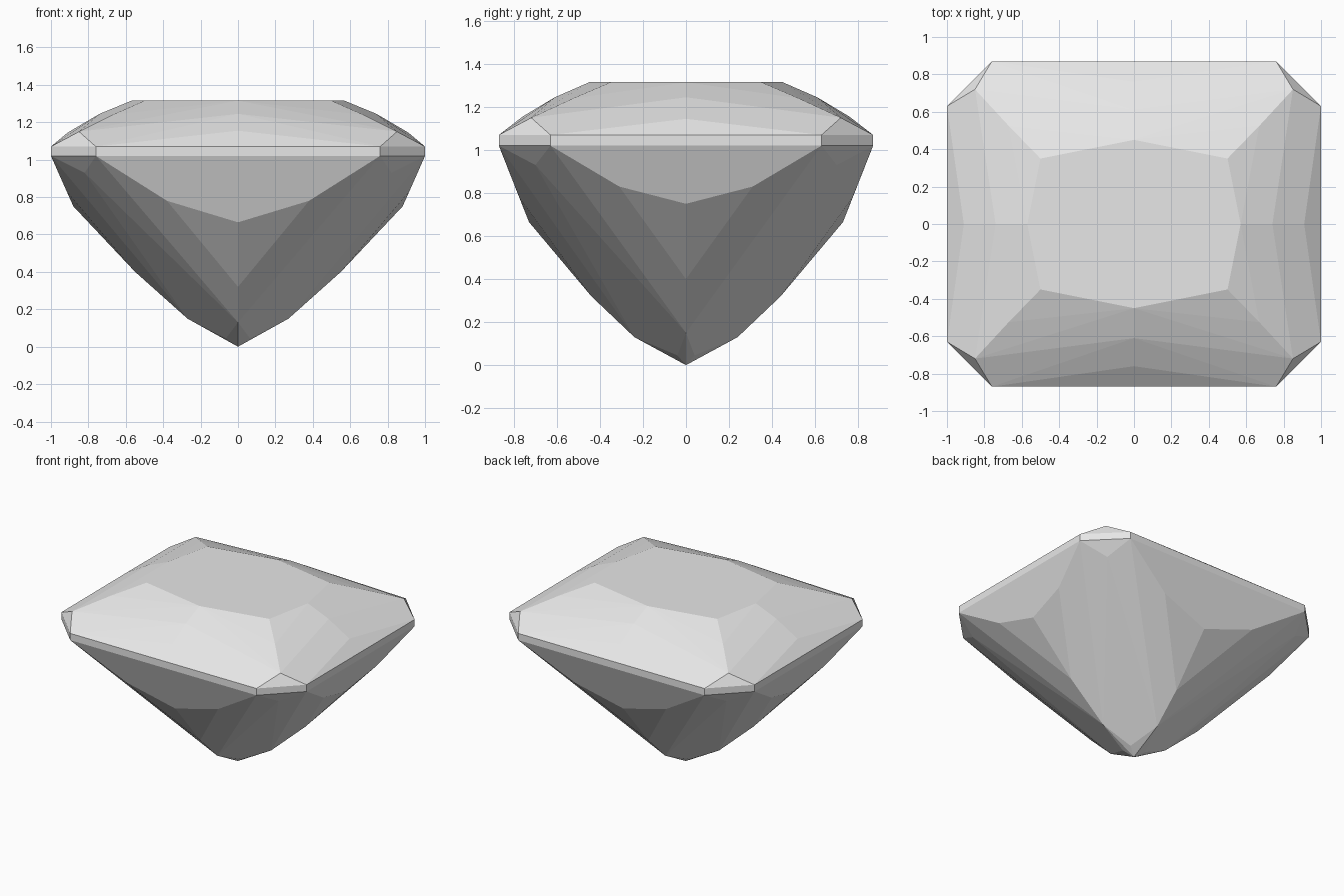
import bpy, bmesh, math

cube = bpy.data.objects.get("Cube")
if cube:
    bpy.data.objects.remove(cube, do_unlink=True)

# One quarter of the cut stone; the other quarters are mirrored
GIRDLE = [(x, y, z) for z in (1.02, 1.07) for x, y in ((0.76, 0.87), (1.0, 0.63))]
CROWN = [
    (0.57, 0, 1.315), (0.5, 0.35, 1.315), (0, 0.45, 1.315),
    (0.74, 0, 1.245), (0.67, 0.525, 1.24), (0, 0.61, 1.245),
    (0.91, 0, 1.145), (0.85, 0.72, 1.15), (0, 0.76, 1.155),
]
PAVILION = [
    (0.82, 0.7, 0.93),
    (0.916, 0.31, 0.83), (0.38, 0.775, 0.78),
    (0.88, 0, 0.75), (0, 0.73, 0.665),
    (0.55, 0, 0.4), (0, 0.44, 0.32),
    (0.27, 0, 0.15), (0, 0.24, 0.13),
    (0.064, 0.04, 0.045), (0, 0, 0),
]

points = {(x * sx, y * sy, z)
          for x, y, z in GIRDLE + CROWN + PAVILION
          for sx in (1, -1) for sy in (1, -1)}

# Facets are the convex skin of the points, with coplanar triangles merged
bm = bmesh.new()
for p in sorted(points):
    bm.verts.new(p)
hull = bmesh.ops.convex_hull(bm, input=bm.verts[:])
loose = [v for v in bm.verts if not v.link_faces]
bmesh.ops.delete(bm, geom=loose, context='VERTS')
bmesh.ops.dissolve_limit(bm, angle_limit=math.radians(1.5),
                         verts=bm.verts[:], edges=bm.edges[:])
bmesh.ops.recalc_face_normals(bm, faces=bm.faces[:])

mesh = bpy.data.meshes.new("gemstone")
bm.to_mesh(mesh)
bm.free()
gem = bpy.data.objects.new("gemstone", mesh)
bpy.context.scene.collection.objects.link(gem)

# Plain pale grey stone
mat = bpy.data.materials.new("pale grey stone")
mat.use_nodes = True
color = (0.8, 0.8, 0.8, 1)
mat.diffuse_color = color
mat.node_tree.nodes["Principled BSDF"].inputs["Base Color"].default_value = color
mesh.materials.append(mat)
